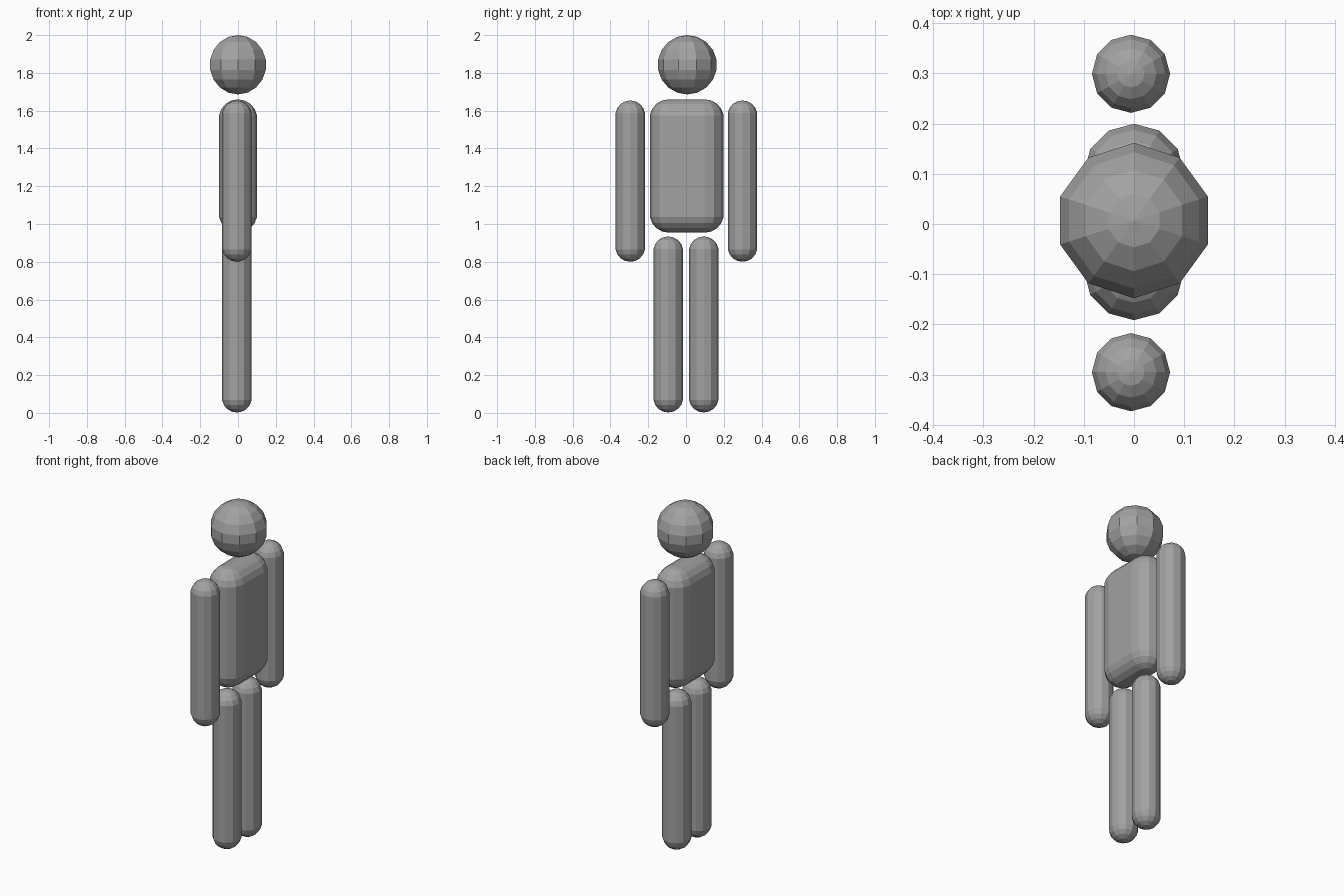
import bpy, bmesh, math

if "Cube" in bpy.data.objects:
    bpy.data.objects.remove(bpy.data.objects["Cube"])

grey = bpy.data.materials.new("plain grey")
grey.diffuse_color = (0.36, 0.36, 0.36, 1)
grey.use_nodes = True
grey.node_tree.nodes["Principled BSDF"].inputs["Base Color"].default_value = grey.diffuse_color

RINGS = 9  # odd count, so the middle band can stretch into a tube


def rounded(name, center, radius, segments, stretch_y=0.0, stretch_z=0.0):
    """Low-poly ball pulled apart along y and z into a capsule or rounded slab."""
    bm = bmesh.new()
    for i in range(RINGS + 1):
        lat = math.pi * (i / RINGS - 0.5)
        z = radius * math.sin(lat)
        z += math.copysign(stretch_z, z)
        pole = i in (0, RINGS)
        for k in range(1 if pole else segments):
            a = math.pi / 2 + 2 * math.pi * k / segments
            r = 0 if pole else radius * math.cos(lat)
            x, y = r * math.cos(a), r * math.sin(a)
            # points on the middle line are doubled when stretched
            if stretch_y == 0:
                shifts = [0]
            elif abs(y) < 1e-5:
                shifts = [-stretch_y, stretch_y]
            else:
                shifts = [math.copysign(stretch_y, y)]
            for s in shifts:
                bm.verts.new((x, y + s, z))
    bmesh.ops.convex_hull(bm, input=bm.verts[:])
    bmesh.ops.dissolve_limit(bm, angle_limit=0.01, verts=bm.verts[:], edges=bm.edges[:])
    bmesh.ops.recalc_face_normals(bm, faces=bm.faces[:])
    mesh = bpy.data.meshes.new(name)
    bm.to_mesh(mesh)
    bm.free()
    mesh.materials.append(grey)
    obj = bpy.data.objects.new(name, mesh)
    obj.location = center
    bpy.context.collection.objects.link(obj)
    return obj


# Head and torso
rounded("head", (0, 0.007, 1.843), 0.157, 10)
rounded("torso", (0, 0.004, 1.307), 0.102, 12, stretch_y=0.095, stretch_z=0.251)

# Limbs, one on each side
for side, s in (("left", 1), ("right", -1)):
    rounded(side + "_arm", (-0.006, 0.002 + s * 0.297, 1.227), 0.079, 12, stretch_z=0.348)
    rounded(side + "_leg", (-0.006, s * 0.094, 0.468), 0.079, 12, stretch_z=0.387)
